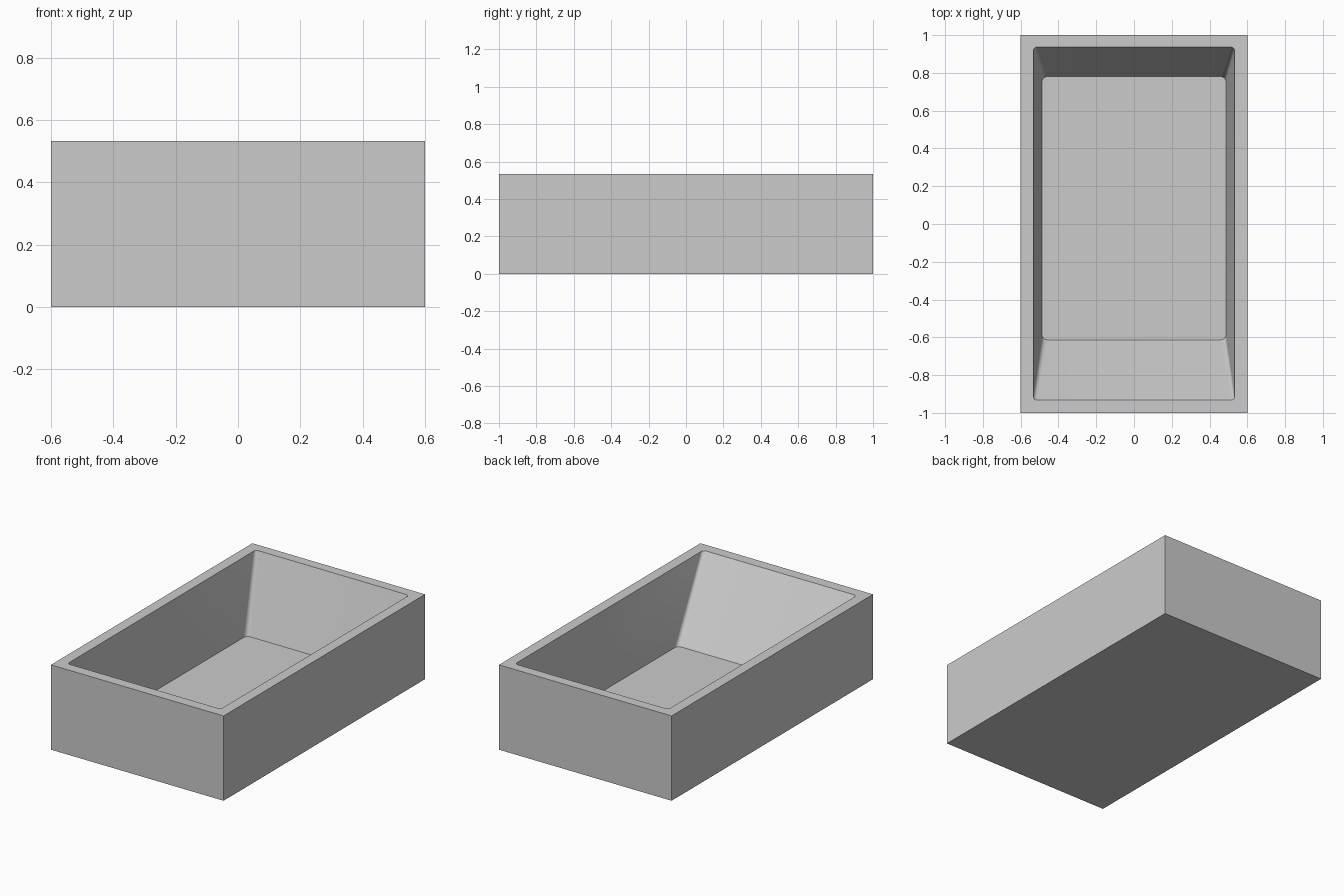
import bpy, bmesh
from math import cos, sin, pi, radians

if "Cube" in bpy.data.objects:
    bpy.data.objects.remove(bpy.data.objects["Cube"])

HX, HY, H = 0.6, 1.0, 0.533
SEG = 6  # segments per rounded basin corner

bm = bmesh.new()


def rounded_loop(x, y0, y1, r, z):
    """Four lists of corner verts, counter-clockwise from back right."""
    centres = [(x - r, y1 - r), (r - x, y1 - r), (r - x, y0 + r), (x - r, y0 + r)]
    return [[bm.verts.new((cx + r * cos(a), cy + r * sin(a), z))
             for a in (pi / 2 * (k + i / SEG) for i in range(SEG + 1))]
            for k, (cx, cy) in enumerate(centres)]


def square_loop(z):
    return [bm.verts.new((sx * HX, sy * HY, z))
            for sx, sy in ((1, 1), (-1, 1), (-1, -1), (1, -1))]


# Outer box: underside and four sides
bottom, top = square_loop(0), square_loop(H)
bm.faces.new(bottom[::-1])
for k in range(4):
    n = (k + 1) % 4
    bm.faces.new((bottom[k], bottom[n], top[n], top[k]))

# Flat rim between the box edge and the basin opening
rim = rounded_loop(0.533, -0.933, 0.937, 0.02, H)
for k in range(4):
    n = (k + 1) % 4
    bm.faces.new((top[k], top[n], rim[n][0], rim[k][-1]))
    for a, b in zip(rim[k], rim[k][1:]):
        bm.faces.new((top[k], b, a))

# Sloping basin walls and basin floor
floor = rounded_loop(0.487, -0.613, 0.78, 0.028, 0.066)
upper, lower = sum(rim, []), sum(floor, [])
for i in range(len(upper)):
    j = (i + 1) % len(upper)
    bm.faces.new((upper[i], upper[j], lower[j], lower[i]))
bm.faces.new(lower)
bmesh.ops.recalc_face_normals(bm, faces=bm.faces[:])

mesh = bpy.data.meshes.new("bathtub")
bm.to_mesh(mesh)
bm.free()
tub = bpy.data.objects.new("bathtub", mesh)
bpy.context.collection.objects.link(tub)
bpy.context.view_layer.objects.active = tub
tub.select_set(True)
bpy.ops.object.shade_smooth_by_angle(angle=radians(30))
